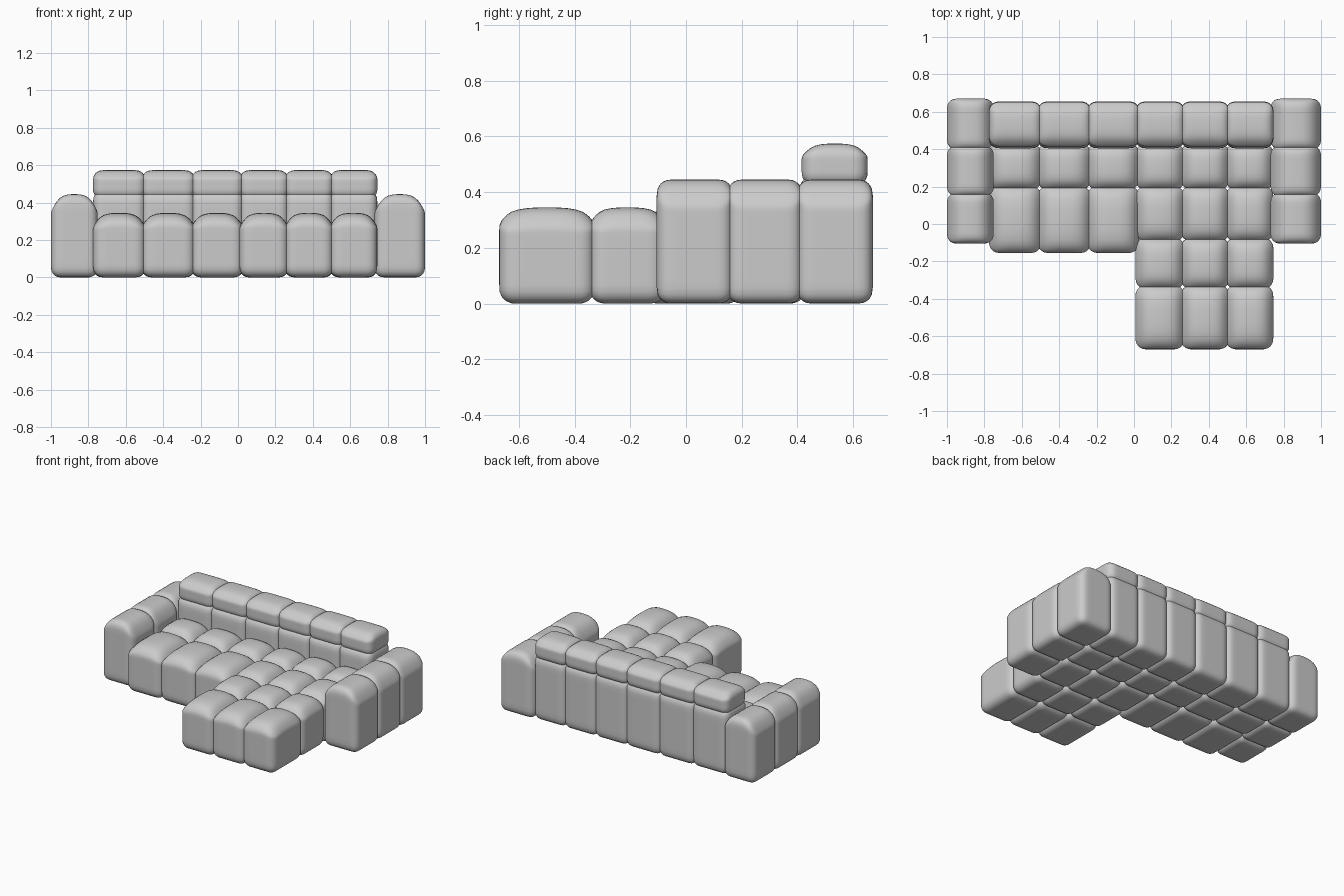
import bpy, bmesh, math
from mathutils import Vector

if "Cube" in bpy.data.objects:
    bpy.data.objects.remove(bpy.data.objects["Cube"], do_unlink=True)

fabric = bpy.data.materials.new("grey fabric")
fabric.use_nodes = True
fabric.diffuse_color = (0.6, 0.6, 0.6, 1)
fabric.node_tree.nodes["Principled BSDF"].inputs["Base Color"].default_value = (0.6, 0.6, 0.6, 1)


def cushion(name, xs, ys, zs, crown_x, crown_y, r=0.05):
    """Rounded box whose top sags by crown_x / crown_y towards its edges."""
    spans = (xs, ys, zs)
    mid = Vector([(a + b) / 2 for a, b in spans])
    half = Vector([(b - a) / 2 for a, b in spans])
    bm = bmesh.new()
    bmesh.ops.create_cube(bm, size=2)
    bmesh.ops.subdivide_edges(bm, edges=bm.edges[:], cuts=14, use_grid_fill=True)
    for v in bm.verts:
        # Pack the grid lines towards the edges, then round the corners
        p = Vector([h * (0.3 * c + 0.7 * math.sin(c * math.pi / 2)) for h, c in zip(half, v.co)])
        core = Vector([max(r - h, min(h - r, c)) for h, c in zip(half, p)])
        p = core + (p - core).normalized() * r
        # Pull the top edges down into a dome
        u, w = abs(p.x / half.x), abs(p.y / half.y)
        lift = max(0, p.z / half.z) ** 2
        p.z -= lift * (crown_x * u ** 3 + crown_y * w ** 3)
        v.co = p
    mesh = bpy.data.meshes.new(name)
    bm.to_mesh(mesh)
    bm.free()
    mesh.materials.append(fabric)
    mesh.polygons.foreach_set("use_smooth", [True] * len(mesh.polygons))
    obj = bpy.data.objects.new(name, mesh)
    obj.location = mid
    bpy.context.collection.objects.link(obj)


def segments(edges, lap=0.01):
    """Neighbouring spans that overlap at the inner seams."""
    last = len(edges) - 2
    return [(a - lap * (i > 0), b + lap * (i < last))
            for i, (a, b) in enumerate(zip(edges, edges[1:]))]


# Arms, three domed blocks on each side
for side, xs in (("right", (-1, -0.75)), ("left", (0.73, 1))):
    for i, ys in enumerate(segments([-0.105, 0.158, 0.408, 0.67])):
        cushion(f"{side}_arm_{i + 1}", xs, ys, (0, 0.445), 0.085, 0)

columns = segments([-0.775, -0.505, -0.24, 0.018, 0.26, 0.5, 0.745])
for i, xs in enumerate(columns):
    # Backrest and the roll on top of it
    cushion(f"backrest_{i + 1}", xs, (0.405, 0.655), (0, 0.462), 0, 0.01)
    cushion(f"back_roll_{i + 1}", xs, (0.415, 0.652), (0.42, 0.574), 0.004, 0.035)
    # Seat rows, with the chaise under the left half
    rows = [0.43, 0.193, -0.155] if i < 3 else [0.43, 0.193, -0.083, -0.337, -0.67]
    for j, ys in enumerate(segments(rows[::-1])):
        cushion(f"seat_{i + 1}_{j + 1}", xs, ys, (0, 0.345), 0.055, 0.035, 0.055)
